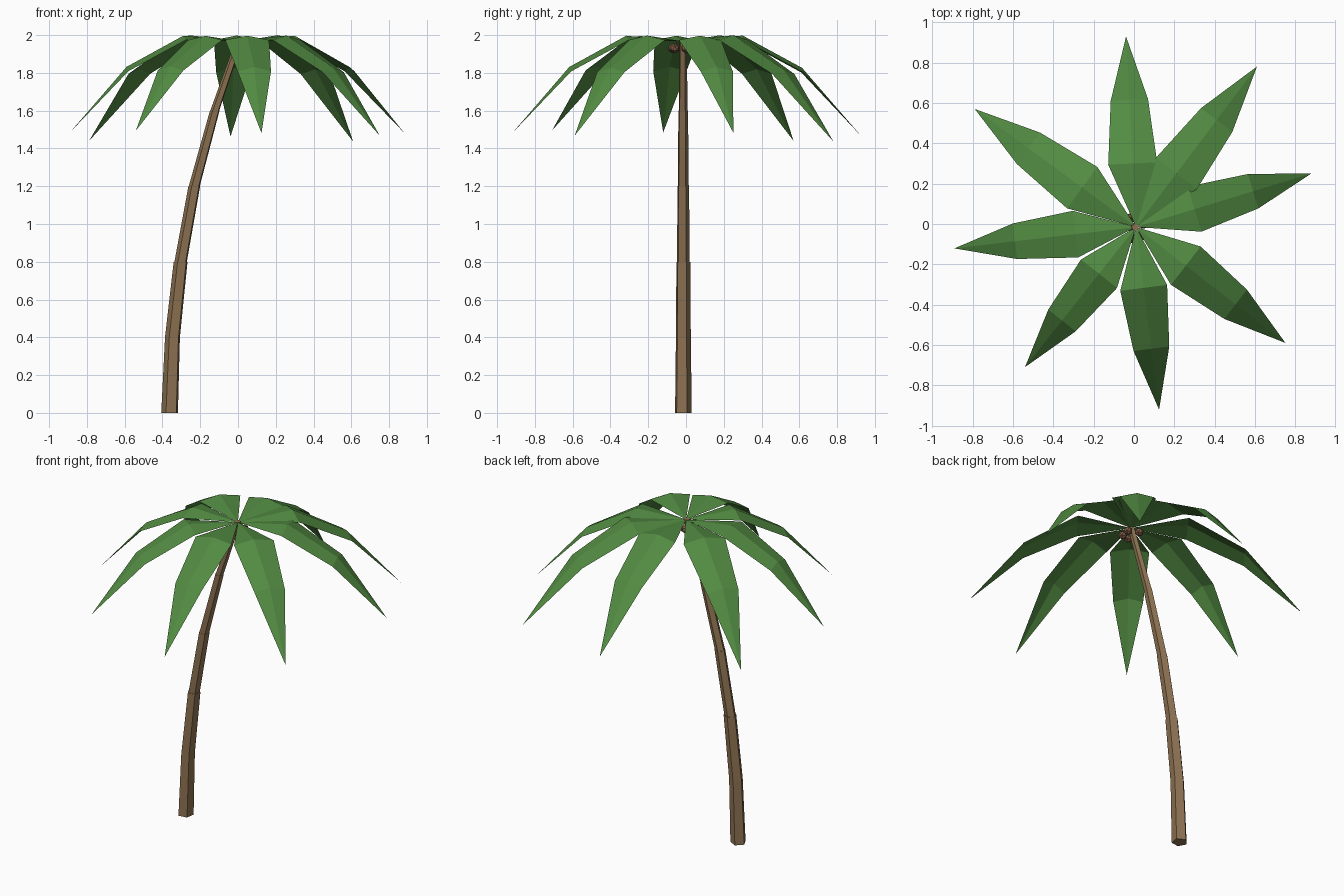
import bpy, bmesh, math
from mathutils import Vector

if "Cube" in bpy.data.objects:
    bpy.data.objects.remove(bpy.data.objects["Cube"])


def material(name, rgb):
    m = bpy.data.materials.new(name)
    m.diffuse_color = (*rgb, 1)
    m.use_nodes = True
    m.node_tree.nodes["Principled BSDF"].inputs["Base Color"].default_value = m.diffuse_color
    return m


BARK = material("bark brown", (0.27, 0.17, 0.085))
LEAF = material("leaf green", (0.085, 0.26, 0.055))
NUT = material("nut brown", (0.21, 0.105, 0.06))


def finish(bm, name, mat, fix_normals=True):
    if fix_normals:
        bmesh.ops.recalc_face_normals(bm, faces=bm.faces)
    mesh = bpy.data.meshes.new(name)
    bm.to_mesh(mesh)
    bm.free()
    mesh.materials.append(mat)
    obj = bpy.data.objects.new(name, mesh)
    bpy.context.collection.objects.link(obj)
    return obj


# Curved five-sided trunk: (x, z, radius), with small ledges at the joints
path = [(-0.36, 0, 0.047), (-0.345, 0.4, 0.042), (-0.302, 0.8, 0.039),
        (-0.302, 0.8, 0.035), (-0.23, 1.2, 0.033), (-0.23, 1.2, 0.031),
        (-0.122, 1.6, 0.027), (-0.122, 1.6, 0.025), (0.007, 1.972, 0.02)]
bm = bmesh.new()
rings = []
for x, z, r in path:
    angles = [math.radians(27 + 72 * k) for k in range(5)]
    rings.append([bm.verts.new((x + r * math.cos(a), -0.016 + r * math.sin(a), z))
                  for a in angles])
for lo, hi in zip(rings, rings[1:]):
    for k in range(5):
        j = (k + 1) % 5
        bm.faces.new((lo[k], lo[j], hi[j], hi[k]))
bm.faces.new(rings[0][::-1])
bm.faces.new(rings[-1])
finish(bm, "trunk", BARK)

# Drooping leaves folded along the midrib: (direction in degrees, length)
leaves = [(17, 0.91), (53, 0.996), (93, 0.946), (143.8, 0.99),
          (186.7, 0.906), (231.6, 0.886), (277.2, 0.912), (322.2, 0.937)]
ROOT = Vector((0.01, -0.015, 1.967))
for n, (deg, length) in enumerate(leaves):
    a, s = math.radians(deg), length / 0.92
    out = Vector((math.cos(a), math.sin(a), 0))
    side = Vector((-math.sin(a), math.cos(a), 0))
    bm = bmesh.new()

    def point(dist, offset, height):
        return bm.verts.new(ROOT + out * dist * length + side * offset * s
                            + Vector((0, 0, height * s)))

    root, tip = point(0, 0, 0), point(1, 0, -0.49)
    mid1, mid2 = point(1 / 3, 0, 0.03), point(2 / 3, 0, -0.137)
    for sign in (1, -1):
        e1 = point(1 / 3, sign * 0.118, 0.007)
        e2 = point(2 / 3, sign * 0.09, -0.16)
        for face in ((root, mid1, e1), (mid1, mid2, e2, e1), (mid2, tip, e2)):
            bm.faces.new(face if sign == 1 else face[::-1])
    finish(bm, f"leaf_{n + 1}", LEAF, False)

# Cluster of nuts under the crown
for n, (x, y) in enumerate([(0.035, -0.06), (-0.015, -0.07), (0.045, 0.0), (-0.015, 0.03)]):
    bm = bmesh.new()
    bmesh.ops.create_icosphere(bm, subdivisions=1, radius=0.027)
    nut = finish(bm, f"nut_{n + 1}", NUT)
    nut.location = (x, y, 1.93)
